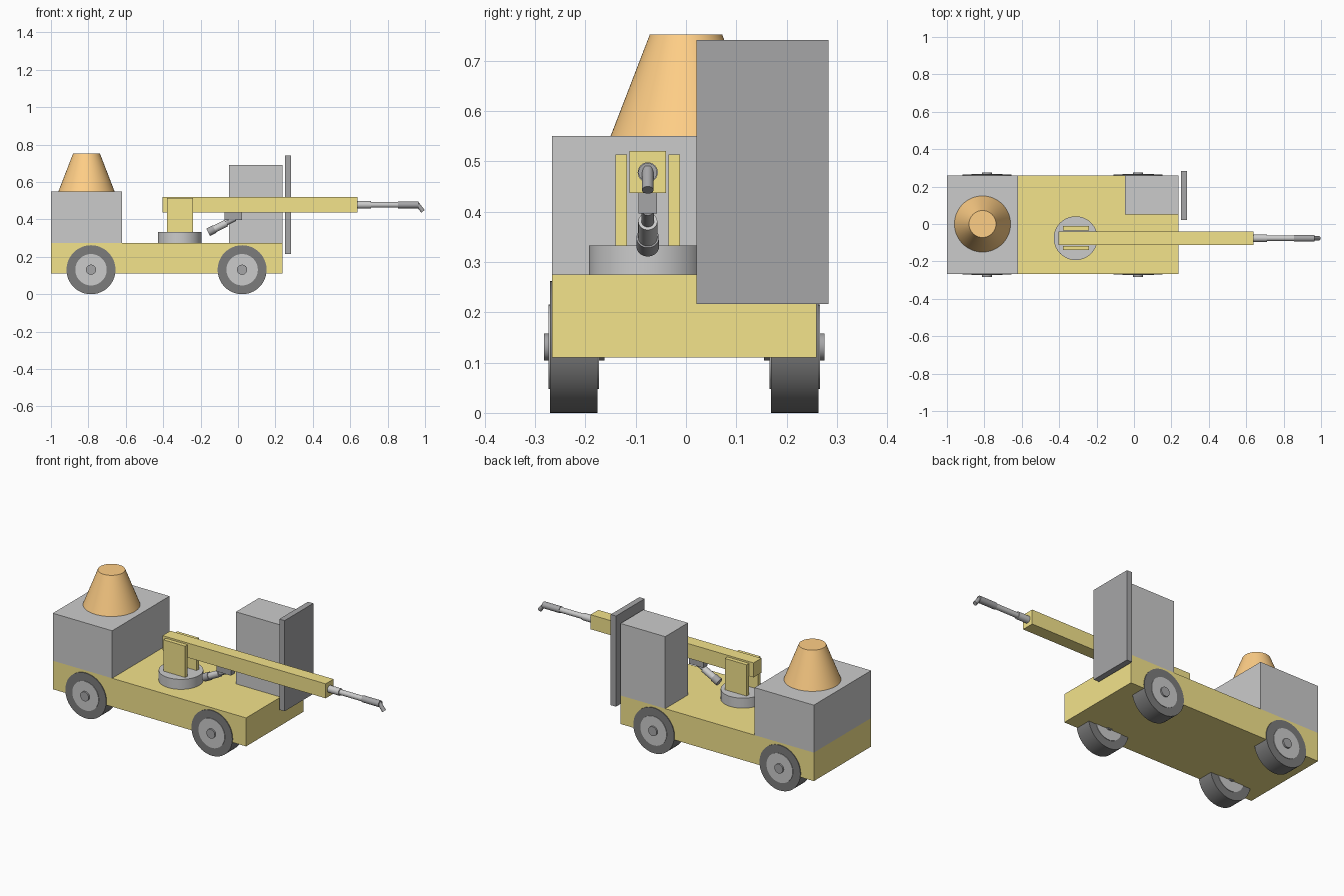
import bpy
from mathutils import Vector

if "Cube" in bpy.data.objects:
    bpy.data.objects.remove(bpy.data.objects["Cube"])


def material(name, r, g, b):
    m = bpy.data.materials.new(name)
    m.diffuse_color = (r, g, b, 1)
    m.use_nodes = True
    m.node_tree.nodes["Principled BSDF"].inputs["Base Color"].default_value = m.diffuse_color
    return m


YELLOW = material("yellow_paint", 0.9, 0.77, 0.26)
ORANGE = material("orange_paint", 1.0, 0.62, 0.24)
DARK = material("dark_metal", 0.38, 0.38, 0.39)
RUBBER = material("rubber", 0.2, 0.2, 0.2)


def finish(name, mat):
    ob = bpy.context.object
    ob.name = name
    if mat:
        ob.data.materials.append(mat)
    return ob


def box(name, x, y, z, mat=None):
    """Box from (min, max) ranges on each axis."""
    bpy.ops.mesh.primitive_cube_add(size=1, location=[sum(r) / 2 for r in (x, y, z)])
    ob = finish(name, mat)
    ob.scale = [r[1] - r[0] for r in (x, y, z)]
    bpy.ops.object.transform_apply(location=False, rotation=False, scale=True)
    return ob


def rod(name, a, b, r1, mat=None, r2=None, sides=48):
    """Cylinder or cone frustum from point a to point b."""
    a, b = Vector(a), Vector(b)
    d = b - a
    bpy.ops.mesh.primitive_cone_add(
        vertices=sides, radius1=r1, radius2=r1 if r2 is None else r2, depth=d.length,
        location=(a + b) / 2, rotation=d.to_track_quat('Z', 'Y').to_euler())
    ob = finish(name, mat)
    bpy.ops.object.shade_smooth_by_angle()
    return ob


# Body
YC = -0.0035
SIDE = (-0.266, 0.259)
box("chassis", (-1.0, 0.238), SIDE, (0.11, 0.275), YELLOW)
box("rear_hopper_base", (-1.0, -0.62), SIDE, (0.275, 0.55))
rod("hopper_cone", (-0.81, 0, 0.55), (-0.81, 0, 0.752), 0.15, ORANGE, 0.072, 64)
box("cab", (-0.048, 0.238), (0.05, 0.259), (0.275, 0.692))
box("front_shield", (0.25, 0.284), (0.021, 0.283), (0.216, 0.741), DARK)

# Wheels: tyre, rim and hub, mirrored left and right
for x, end in ((-0.786, "rear"), (0.022, "front")):
    for s, side in ((-1, "near"), (1, "far")):
        for part, inner, outer, r, mat in (("tyre", 0.172, 0.267, 0.131, RUBBER),
                                           ("rim", 0.169, 0.27, 0.084, None),
                                           ("hub", 0.159, 0.279, 0.027, DARK)):
            rod(f"{end}_{side}_{part}", (x, YC + s * inner, 0.131),
                (x, YC + s * outer, 0.131), r, mat)

# Turntable and boom
Y = -0.076
rod("turntable", (-0.312, Y, 0.275), (-0.312, Y, 0.333), 0.117, None, sides=64)
for s, side in ((-1, "near"), (1, "far")):
    y = Y + s * 0.0525
    box(f"boom_bracket_{side}", (-0.38, -0.24), (y - 0.0115, y + 0.0115), (0.333, 0.514), YELLOW)
box("boom", (-0.405, 0.64), (Y - 0.036, Y + 0.036), (0.437, 0.521), YELLOW)

# Telescopic end and nozzle
Z = 0.478
rod("telescope_outer", (0.64, Y, Z), (0.71, Y, Z), 0.02)
rod("telescope_inner", (0.71, Y, Z), (0.86, Y, Z), 0.015)
rod("nozzle_body", (0.855, Y, Z), (0.965, Y, Z), 0.0185, DARK)
rod("nozzle_tip", (0.957, Y, 0.484), (0.989, Y, 0.443), 0.0115, DARK)

# Lift ram under the boom
box("ram_mount", (-0.071, 0.021), (Y - 0.0185, Y + 0.0185), (0.396, 0.437), DARK)
start, end = Vector((-0.16, Y, 0.331)), Vector((-0.015, Y, 0.404))
rod("ram_end_cap", start, start.lerp(end, 0.24), 0.0225, DARK)
rod("ram_barrel", start.lerp(end, 0.15), start.lerp(end, 0.68), 0.019)
rod("ram_piston", start.lerp(end, 0.6), end, 0.0125, DARK)
